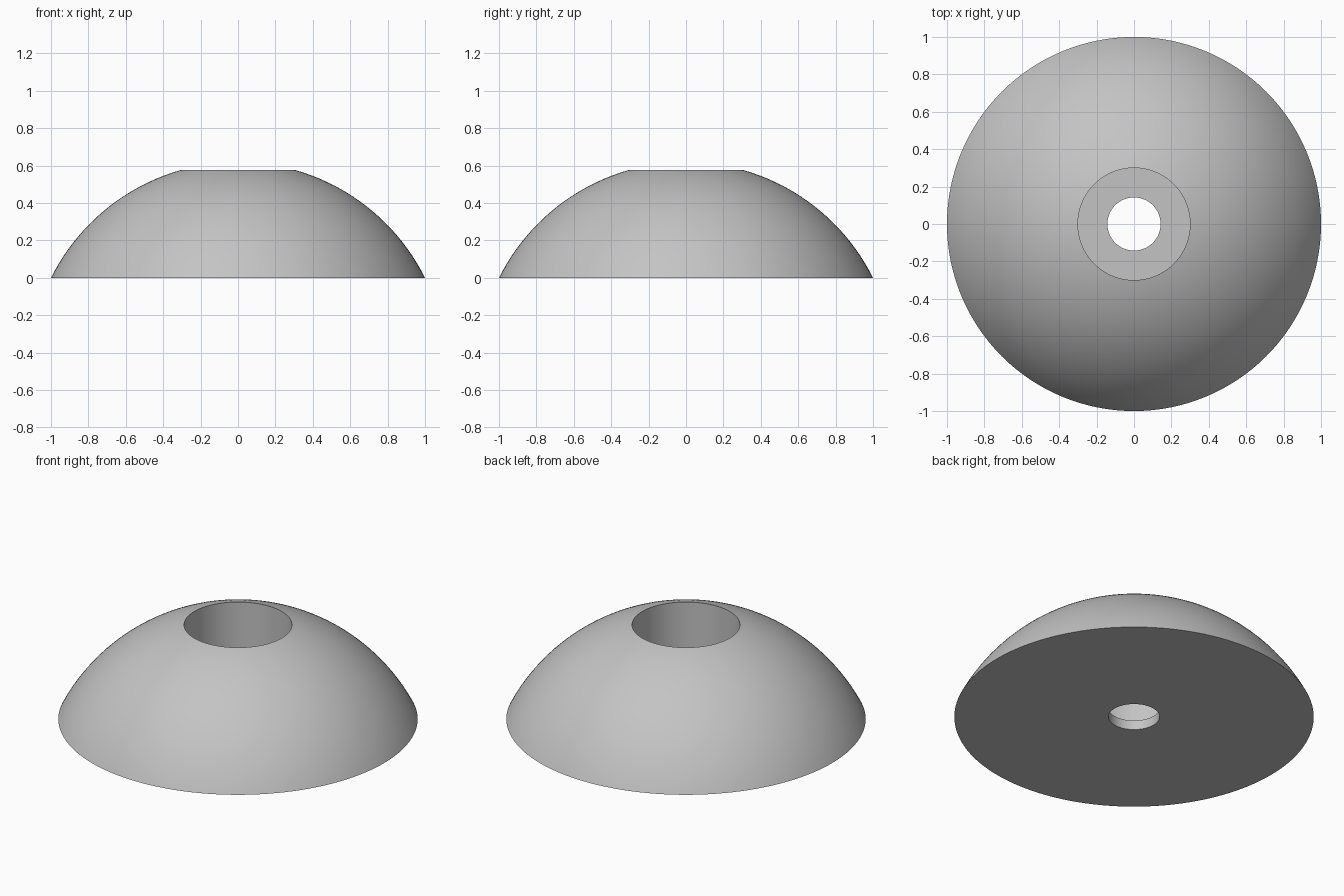
import bpy
import bmesh
import math

cube = bpy.data.objects.get("Cube")
if cube:
    bpy.data.objects.remove(cube, do_unlink=True)

BASE_R, TOP_R, HOLE_R = 1.0, 0.30, 0.142
HEIGHT, LEDGE_Z = 0.578, 0.058
SEGMENTS, ARC_STEPS = 128, 32

# Plain grey material
grey = bpy.data.materials.new("plain_grey")
grey.use_nodes = True
colour = (0.55, 0.55, 0.55, 1)
grey.diffuse_color = colour
grey.node_tree.nodes["Principled BSDF"].inputs["Base Color"].default_value = colour

# Spherical cap through the base rim and the top rim
centre_z = (TOP_R**2 + HEIGHT**2 - BASE_R**2) / (2 * HEIGHT)
sphere_r = math.hypot(BASE_R, centre_z)
start = math.atan2(-centre_z, BASE_R)
end = math.atan2(HEIGHT - centre_z, TOP_R)

# Closed section: outer arc, wide bore, ledge, narrow through hole
profile = []
for i in range(ARC_STEPS + 1):
    a = start + (end - start) * i / ARC_STEPS
    profile.append((sphere_r * math.cos(a), centre_z + sphere_r * math.sin(a)))
profile += [(TOP_R, LEDGE_Z), (HOLE_R, LEDGE_Z), (HOLE_R, 0)]

# Revolve the section around z
bm = bmesh.new()
verts = [bm.verts.new((r, 0, z)) for r, z in profile]
edges = [bm.edges.new((v, verts[(i + 1) % len(verts)])) for i, v in enumerate(verts)]
bmesh.ops.spin(bm, geom=verts + edges, cent=(0, 0, 0), axis=(0, 0, 1),
               angle=math.tau, steps=SEGMENTS, use_duplicate=False)
bmesh.ops.remove_doubles(bm, verts=bm.verts, dist=0.0001)
bmesh.ops.recalc_face_normals(bm, faces=bm.faces)

mesh = bpy.data.meshes.new("domed_foot")
bm.to_mesh(mesh)
bm.free()
mesh.materials.append(grey)
foot = bpy.data.objects.new("domed_foot", mesh)
bpy.context.collection.objects.link(foot)

# Smooth dome and bores with crisp rims
bpy.ops.object.select_all(action='DESELECT')
foot.select_set(True)
bpy.context.view_layer.objects.active = foot
bpy.ops.object.shade_smooth_by_angle(angle=math.radians(30))
